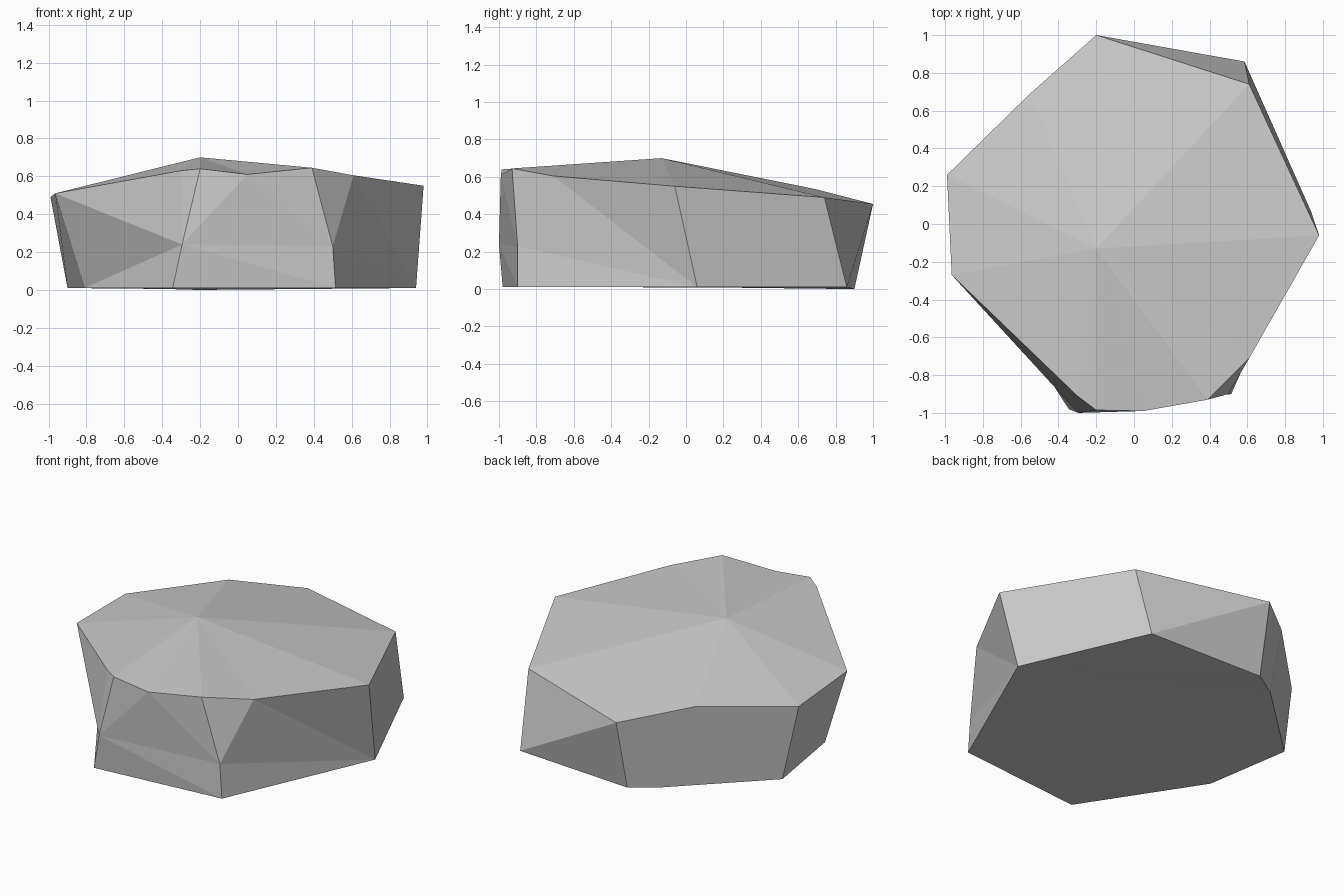
import bpy
import bmesh

cube = bpy.data.objects.get("Cube")
if cube:
    bpy.data.objects.remove(cube, do_unlink=True)

# Single stone colour
stone = bpy.data.materials.new("stone_grey")
stone.use_nodes = True
grey = (0.6, 0.6, 0.6, 1)
stone.diffuse_color = grey
bsdf = next(n for n in stone.node_tree.nodes if n.type == "BSDF_PRINCIPLED")
bsdf.inputs["Base Color"].default_value = grey
bsdf.inputs["Roughness"].default_value = 0.9

bm = bmesh.new()


def ring(points):
    return [bm.verts.new(p) for p in points]


# Upper rim, clockwise from the back
rim = ring([
    (-0.2, 1.0, 0.455), (0.61, 0.74, 0.49), (0.98, -0.06, 0.55),
    (0.61, -0.71, 0.605), (0.39, -0.93, 0.645), (0.05, -0.99, 0.61),
    (-0.2, -0.985, 0.64), (-0.3, -0.91, 0.63), (-0.965, -0.27, 0.51),
    (-0.99, 0.26, 0.49), (-0.55, 0.69, 0.535)])

# Lower rim, clockwise from the back
base = ring([
    (-0.21, 0.9, 0), (0.585, 0.86, 0.01), (0.94, 0.06, 0.01),
    (0.515, -0.9, 0.01), (-0.345, -0.98, 0.01), (-0.81, -0.265, 0.01),
    (-0.9, 0.3, 0.01), (-0.38, 0.79, 0.005)])

# Apex and the two chipped corners on the front
apex, chip_a, chip_b = ring([
    (-0.2, -0.13, 0.7), (0.5, -0.9, 0.23), (-0.295, -1.0, 0.24)])

# Top fan and underside
for a, b in zip(rim, rim[1:] + rim[:1]):
    bm.faces.new((apex, a, b))
bm.faces.new(base)

# Side facets
back, back_l, left, front_l, front_r, right_f, right_b, back_r = base
facets = [
    (0, 1, [back_l]),
    (1, 2, [left, back_l]),
    (2, 3, [chip_a, front_l, left]),
    (3, 4, [chip_a]),
    (4, 5, [chip_b, front_r, front_l, chip_a]),
    (5, 6, [chip_b]),
    (6, 7, [chip_b]),
    (7, 8, [right_f, front_r, chip_b]),
    (8, 9, [right_b, right_f]),
    (9, 10, [back_r, right_b]),
    (10, 0, [back, back_r]),
]
for a, b, lower in facets:
    bm.faces.new([rim[a], rim[b]] + lower)
bm.faces.new((rim[0], back_l, back))

# Split uneven facets into clean flat triangles
bmesh.ops.recalc_face_normals(bm, faces=bm.faces[:])
bmesh.ops.triangulate(bm, faces=[f for f in bm.faces if len(f.verts) > 4])

mesh = bpy.data.meshes.new("rock")
bm.to_mesh(mesh)
bm.free()
mesh.materials.append(stone)
rock = bpy.data.objects.new("rock", mesh)
bpy.context.collection.objects.link(rock)
